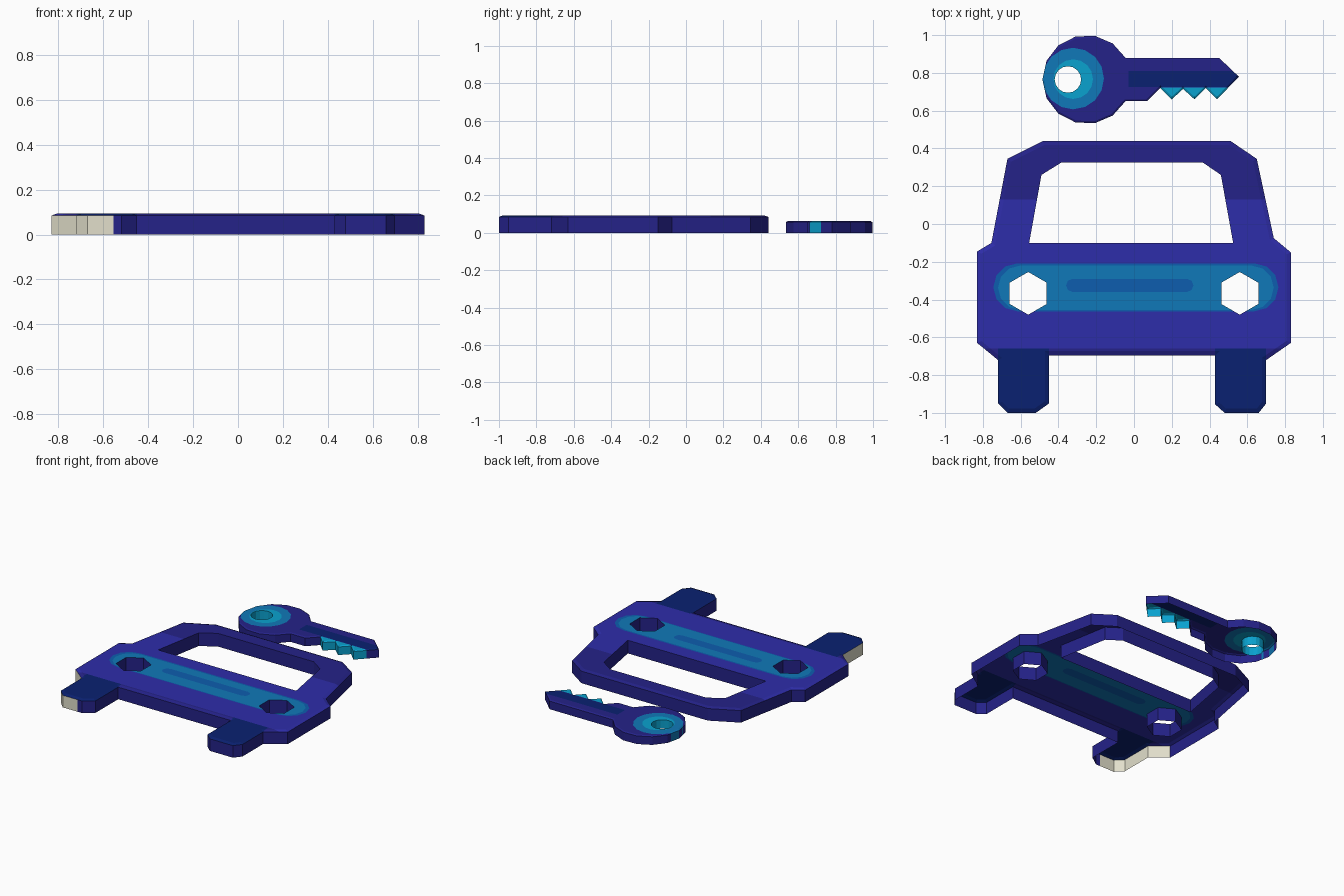
import bpy, bmesh, math
from mathutils import Vector

if "Cube" in bpy.data.objects:
    bpy.data.objects.remove(bpy.data.objects["Cube"])

COLORS = {
    "bright_indigo": (0.027, 0.026, 0.40, 1),
    "dark_indigo": (0.018, 0.016, 0.25, 1),
    "navy": (0.003, 0.015, 0.165, 1),
    "light_blue": (0.005, 0.19, 0.48, 1),
    "mid_blue": (0.004, 0.11, 0.43, 1),
    "cyan": (0.003, 0.36, 0.62, 1),
    "cream": (0.76, 0.74, 0.60, 1),
}
NAMES = list(COLORS)
MATS = []
for n, c in COLORS.items():
    m = bpy.data.materials.new(n)
    m.diffuse_color = c
    m.use_nodes = True
    m.node_tree.nodes["Principled BSDF"].inputs["Base Color"].default_value = m.diffuse_color
    MATS.append(m)


def inset(pts, d):
    # mitred inward offset of a counter-clockwise outline
    out = []
    for i, p in enumerate(pts):
        a, b, c = Vector(pts[i - 1]), Vector(p), Vector(pts[(i + 1) % len(pts)])
        e1, e2 = (b - a).normalized(), (c - b).normalized()
        n1, n2 = Vector((-e1.y, e1.x)), Vector((-e2.y, e2.x))
        out.append(tuple(b + (n1 + n2) * (d / (1 + n1.dot(n2)))))
    return out


def ngon(cx, cy, r, n, start=0.0):
    return [(cx + r * math.cos(start + 2 * math.pi * i / n),
             cy + r * math.sin(start + 2 * math.pi * i / n)) for i in range(n)]


def box(x0, x1, y0, y1):
    return [(x0, y0), (x1, y0), (x1, y1), (x0, y1)]


def stadium(x0, x1, y0, y1, n=6):
    r, cy = (y1 - y0) / 2, (y0 + y1) / 2
    arc = [-math.pi / 2 + math.pi * i / n for i in range(n + 1)]
    return ([(x1 - r + r * math.cos(a), cy + r * math.sin(a)) for a in arc] +
            [(x0 + r - r * math.cos(a), cy - r * math.sin(a)) for a in arc])


def shell(outer, holes, h, rim, drop):
    # open-bottomed plate: walls, narrow sloped rim, flat top with holes
    bm = bmesh.new()

    def ring(pts, z):
        return [bm.verts.new((x, y, z)) for x, y in pts]

    def bridge(lo, hi):
        for i in range(len(lo)):
            j = (i + 1) % len(lo)
            bm.faces.new((lo[i], lo[j], hi[j], hi[i]))

    a, b, c = ring(outer, 0), ring(outer, h - drop), ring(inset(outer, rim), h)
    bridge(a, b)
    bridge(b, c)
    tops = [c]
    for hole in holes:
        pts = hole[::-1]
        lo, hi = ring(pts, 0), ring(pts, h)
        bridge(lo, hi)
        tops.append(hi)
    edges = [bm.edges.get((t[i - 1], t[i])) for t in tops for i in range(len(t))]
    res = bmesh.ops.triangle_fill(bm, edges=edges, use_beauty=True, normal=(0, 0, 1))
    bm.normal_update()
    for g in res["geom"]:
        if isinstance(g, bmesh.types.BMFace) and g.normal.z < 0:
            g.normal_flip()
    for f in bm.faces:
        f.material_index = NAMES.index("dark_indigo")
    return bm


def is_top(f):
    return f.normal.z > 0.3


def paint(bm, poly, color, rule=is_top):
    # cut faces along a convex outline, then colour what lies inside it
    sides = [(Vector((*poly[i - 1], 0)), Vector((*poly[i], 0))) for i in range(len(poly))]
    for p, q in sides:
        e = q - p
        bmesh.ops.bisect_plane(bm, geom=bm.verts[:] + bm.edges[:] + bm.faces[:],
                               dist=1e-5, plane_co=p, plane_no=(-e.y, e.x, 0))
    bm.normal_update()
    for f in bm.faces:
        c = f.calc_center_median()
        if rule(f) and all((q - p).xy.cross((c - p).xy) > -1e-6 for p, q in sides):
            f.material_index = NAMES.index(color)


def finish(bm, name):
    me = bpy.data.meshes.new(name)
    bm.to_mesh(me)
    bm.free()
    for m in MATS:
        me.materials.append(m)
    ob = bpy.data.objects.new(name, me)
    bpy.context.collection.objects.link(ob)


# car front: outline with roof, body and two wheels
car = [(-0.83, -0.63), (-0.72, -0.72), (-0.72, -0.95), (-0.67, -1.0), (-0.52, -1.0),
       (-0.45, -0.95), (-0.45, -0.695), (0.43, -0.695), (0.43, -0.955), (0.48, -1.0),
       (0.66, -1.0), (0.70, -0.95), (0.70, -0.72), (0.83, -0.63), (0.83, -0.15),
       (0.74, -0.075), (0.65, 0.345), (0.51, 0.44), (-0.48, 0.44), (-0.67, 0.345),
       (-0.755, -0.10), (-0.83, -0.145)]
window = [(-0.555, -0.10), (0.525, -0.10), (0.46, 0.26), (0.365, 0.325),
          (-0.385, 0.325), (-0.49, 0.26)]
lamps = [ngon(s * 0.56, -0.367, 0.113, 6, math.pi / 6) for s in (-1, 1)]
bm = shell(car, [window] + lamps, 0.093, 0.022, 0.008)
paint(bm, box(-0.9, 0.9, -0.66, 0.13), "bright_indigo")
# grille band with inner stripe
paint(bm, stadium(-0.745, 0.765, -0.462, -0.208), "mid_blue")
paint(bm, stadium(-0.72, 0.74, -0.455, -0.22), "light_blue")
paint(bm, stadium(-0.36, 0.315, -0.36, -0.29, 4), "mid_blue")
# wheels
paint(bm, box(-0.72, -0.45, -1.01, -0.66), "navy")
paint(bm, box(0.43, 0.70, -1.01, -0.66), "navy")
# cream outer walls of one wheel
paint(bm, box(-0.84, -0.555, -1.01, -0.63), "cream", lambda f: abs(f.normal.z) < 0.2)
finish(bm, "car_front")

# key: round bow, shaft and teeth
a0 = math.asin(0.115 / 0.235)
key = [(-0.25 + 0.235 * math.cos(a), 0.765 + 0.235 * math.sin(a))
       for a in (a0 + (2 * math.pi - 2 * a0) * i / 12 for i in range(13))]
key += [(0.07, 0.65), (0.14, 0.72), (0.20, 0.66), (0.26, 0.715), (0.32, 0.66),
        (0.38, 0.72), (0.44, 0.66), (0.555, 0.78), (0.45, 0.88)]
bm = shell(key, [ngon(-0.35, 0.765, 0.07, 16)], 0.063, 0.010, 0.006)
paint(bm, box(-0.03, 0.56, 0.725, 0.81), "navy")
paint(bm, box(0.14, 0.56, 0.64, 0.722), "cyan", lambda f: True)
paint(bm, ngon(-0.322, 0.77, 0.163, 16), "light_blue", lambda f: True)
paint(bm, ngon(-0.322, 0.767, 0.105, 16), "cyan", lambda f: True)
finish(bm, "key")
